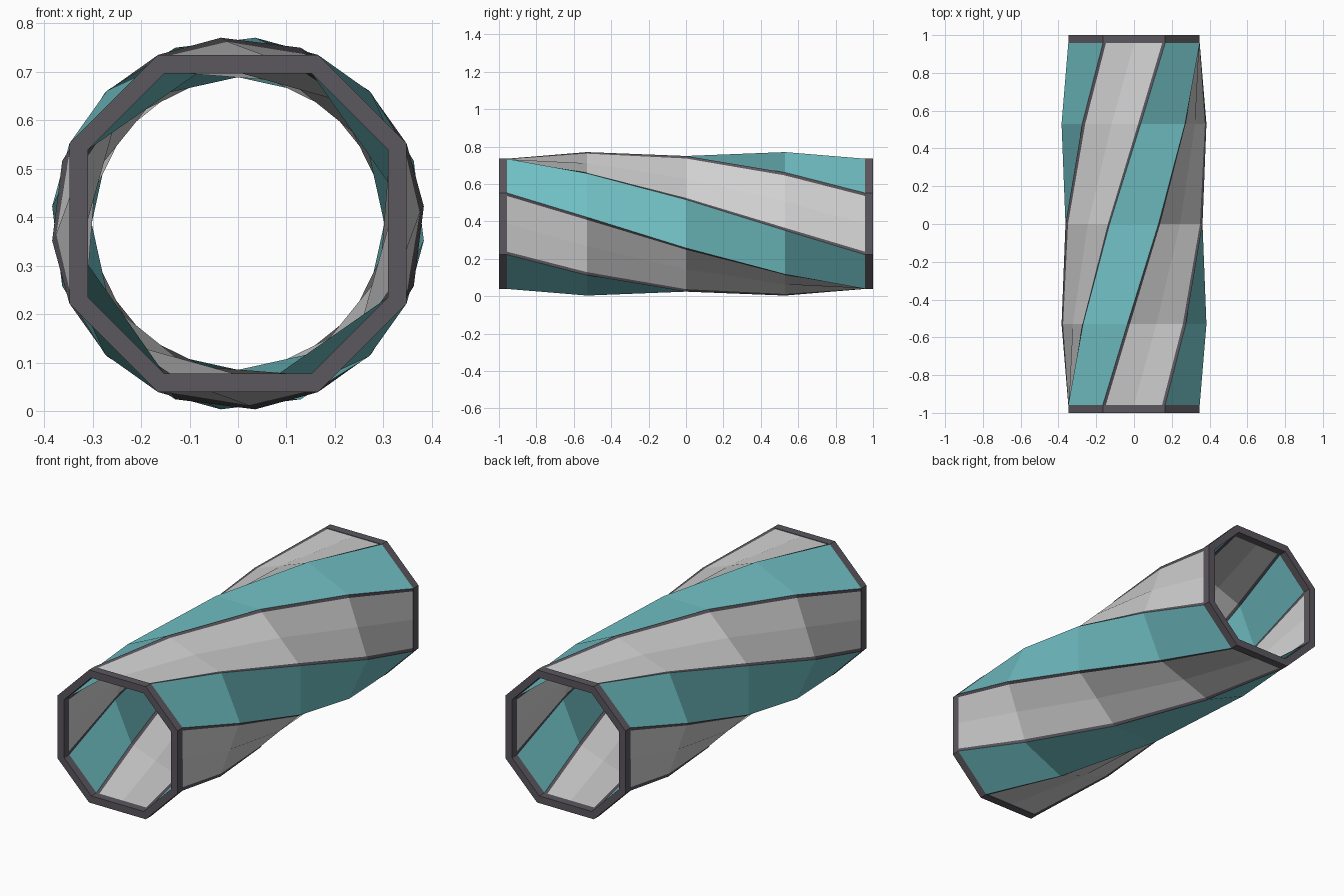
import bpy, bmesh, math

if "Cube" in bpy.data.objects:
    bpy.data.objects.remove(bpy.data.objects["Cube"])

ZC = 0.387           # tube axis height
END = 0.957          # where the twisted tube meets the end rims
SEGS = [-END, -0.53, 0.0, 0.53, END]


def material(name, rgb):
    m = bpy.data.materials.new(name)
    m.diffuse_color = (*rgb, 1)
    m.use_nodes = True
    m.node_tree.nodes["Principled BSDF"].inputs["Base Color"].default_value = m.diffuse_color
    return m


MATS = [material("dark frame", (0.105, 0.095, 0.112)),
        material("pale grey panel", (0.64, 0.64, 0.64)),
        material("teal panel", (0.165, 0.53, 0.56))]


def profile(apothem, half, recess):
    """Chamfered-square loop: wide sides carry border strips and a midline.
    Returns points and the material of the edge leaving each point."""
    pts, mats = [], []
    strip = 0.016
    side = [(-half, 0, 0), (-half + strip, recess, 1), (0, recess, 1),
            (half - strip, recess, 0), (half, 0, 2)]
    for k in range(4):
        c, s = math.cos(k * math.pi / 2), math.sin(k * math.pi / 2)
        for x, r, m in side:
            z = apothem - r
            pts.append((x * c + z * s, z * c - x * s))
            mats.append(m)
    return pts, mats


def twist(p, y):
    """Quarter turn spread evenly along the tube."""
    t = max(0, min(1, (y + END) / (2 * END))) * math.pi / 2
    c, s = math.cos(t), math.sin(t)
    return (p[0] * c + p[1] * s, y, p[1] * c - p[0] * s + ZC)


def build(name, ys, panels):
    bm = bmesh.new()
    walls = []
    for ap, half, rec in ((0.348, 0.165, 0.003), (0.310, 0.152, -0.002)):
        pts, mats = profile(ap, half, rec if panels else 0)
        rings = [[bm.verts.new(twist(p, y)) for p in pts] for y in ys]
        walls.append(rings)
        n = len(pts)
        for a, b in zip(rings, rings[1:]):
            for i in range(n):
                j = (i + 1) % n
                f = bm.faces.new((a[i], a[j], b[j], b[i]))
                f.material_index = mats[i] if panels else 0
    # close both ends between outer and inner wall
    for e in (0, -1):
        o, q = walls[0][e], walls[1][e]
        for i in range(n):
            j = (i + 1) % n
            bm.faces.new((o[i], o[j], q[j], q[i]))
    bmesh.ops.recalc_face_normals(bm, faces=bm.faces)
    me = bpy.data.meshes.new(name)
    bm.to_mesh(me)
    bm.free()
    for m in MATS:
        me.materials.append(m)
    ob = bpy.data.objects.new(name, me)
    bpy.context.collection.objects.link(ob)
    return ob


# twisted striped body and the two plain end frames
build("twisted_tube", SEGS, True)
build("front_rim", [-1.0, -END], False)
build("back_rim", [END, 1.0], False)
